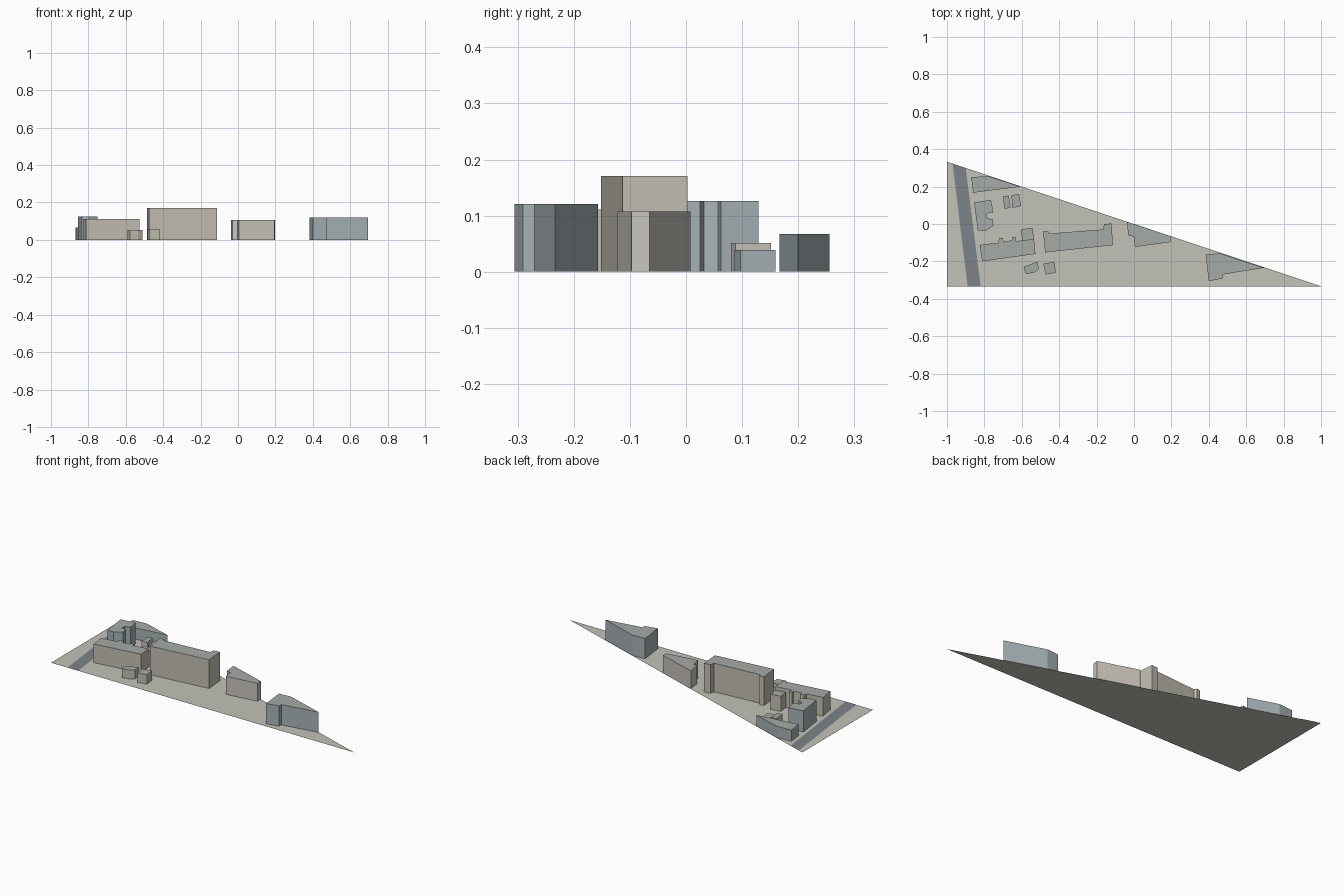
import bpy, bmesh

if "Cube" in bpy.data.objects:
    bpy.data.objects.remove(bpy.data.objects["Cube"])


def material(name, rgb):
    m = bpy.data.materials.new(name)
    m.diffuse_color = (*rgb, 1.0)
    m.use_nodes = True
    m.node_tree.nodes["Principled BSDF"].inputs["Base Color"].default_value = m.diffuse_color
    return m


ROOF = material("roof_grey", (0.38, 0.41, 0.39))
WARM = material("warm_wall", (0.55, 0.52, 0.45))
PALE = material("pale_wall", (0.58, 0.55, 0.50))
BLUE = material("blue_wall", (0.39, 0.45, 0.47))
GROUND = material("ground_grey", (0.54, 0.54, 0.49))
ROAD = material("road_grey", (0.20, 0.23, 0.25))


def make_object(name, bm, mats):
    bm.normal_update()
    mesh = bpy.data.meshes.new(name)
    bm.to_mesh(mesh)
    bm.free()
    for m in mats:
        mesh.materials.append(m)
    bpy.context.collection.objects.link(bpy.data.objects.new(name, mesh))


def ccw(outline):
    area = sum(a[0] * b[1] - b[0] * a[1]
               for a, b in zip(outline, outline[1:] + outline[:1]))
    return outline if area > 0 else outline[::-1]


def sheet(name, outline, z, mat):
    bm = bmesh.new()
    bm.faces.new([bm.verts.new((x, y, z)) for x, y in ccw(outline)])
    make_object(name, bm, [mat])


def building(name, outline, height, wall):
    """Walls raised from a footprint, closed with a flat roof."""
    pts = ccw(outline)
    bm = bmesh.new()
    low = [bm.verts.new((x, y, 0)) for x, y in pts]
    top = [bm.verts.new((x, y, height)) for x, y in pts]
    for i in range(len(pts)):
        j = (i + 1) % len(pts)
        bm.faces.new((low[i], low[j], top[j], top[i]))
    bm.faces.new(top).material_index = 1
    make_object(name, bm, [wall, ROOF])


# Triangular ground and the road crossing its wide end
sheet("ground", [(-1, -.333), (1, -.333), (-1, .333)], 0, GROUND)
sheet("road", [(-.89, -.333), (-.82, -.333), (-.9, .3), (-.97, .323)], .001, ROAD)

# Blue-grey blocks
building("north_block", [(-.87, .25), (-.78, .256), (-.605, .2), (-.86, .167)], .067, BLUE)
building("notched_block", [(-.855, .115), (-.765, .129), (-.752, .062), (-.785, .057),
                           (-.787, .032), (-.755, .025), (-.752, -.01), (-.795, -.038),
                           (-.835, -.035)], .126, BLUE)
building("east_block", [(.383, -.163), (.46, -.157), (.695, -.234), (.475, -.27),
                        (.475, -.291), (.4, -.306)], .121, BLUE)
building("shed_b", [(-.655, .153), (-.615, .16), (-.603, .097), (-.65, .086)], .039, BLUE)

# Warm blocks
building("long_block", [(-.825, -.112), (-.725, -.1), (-.722, -.078), (-.702, -.073),
                        (-.697, -.096), (-.65, -.086), (-.65, -.07), (-.635, -.068),
                        (-.632, -.092), (-.535, -.08), (-.527, -.16), (-.812, -.2)], .111, WARM)
building("long_block_annex", [(-.605, -.03), (-.543, -.02), (-.535, -.08), (-.597, -.088)],
         .09, WARM)
building("tall_block", [(-.486, -.04), (-.46, -.036), (-.454, -.051), (-.165, -.029),
                        (-.16, -.001), (-.121, .003), (-.112, -.113), (-.475, -.152)], .171, WARM)
building("clipped_block", [(-.038, .008), (-.026, .008), (.197, -.065), (.195, -.097),
                           (.005, -.122), (-.002, -.067), (-.03, -.062)], .107, PALE)
building("shed_a", [(-.7, .148), (-.67, .152), (-.66, .088), (-.693, .08)], .051, PALE)
building("garage_a", [(-.59, -.23), (-.515, -.2), (-.51, -.243), (-.535, -.26),
                      (-.578, -.268)], .052, WARM)
building("garage_b", [(-.485, -.213), (-.425, -.202), (-.418, -.26), (-.473, -.27)], .056, WARM)
